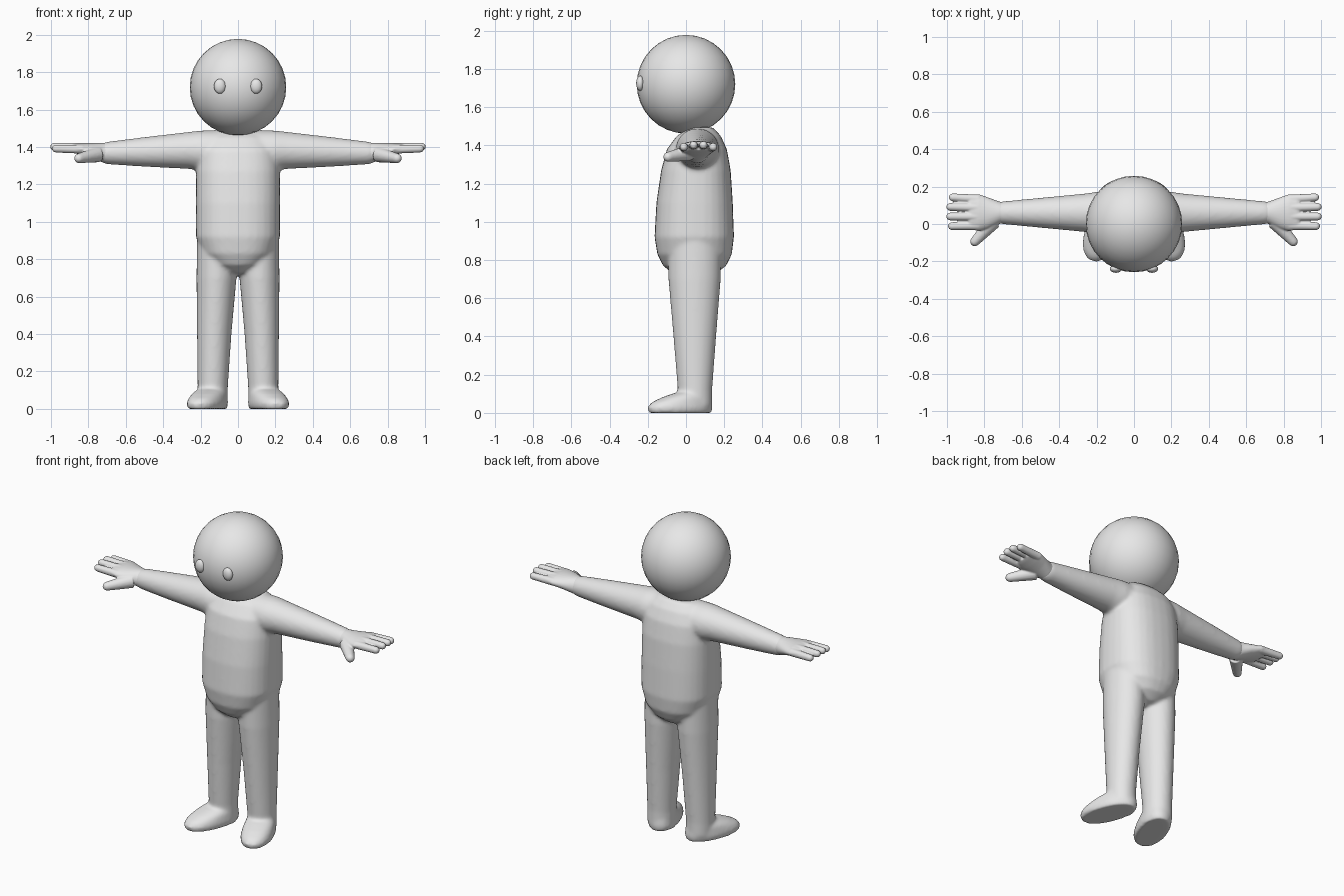
import bpy, bmesh
from math import cos, sin, pi
from mathutils import Vector

cube = bpy.data.objects.get("Cube")
if cube:
    bpy.data.objects.remove(cube, do_unlink=True)

grey = bpy.data.materials.new("plain grey")
grey.use_nodes = True
grey.diffuse_color = (0.8, 0.8, 0.8, 1)
grey.node_tree.nodes["Principled BSDF"].inputs["Base Color"].default_value = grey.diffuse_color


def loft(bm, rings, side=1, power=2.0, sides=32):
    """Skin a closed tube over rings of (centre, half axis u, half axis v)."""
    loops = []
    for c, u, v in rings:
        loop = []
        for i in range(sides):
            a = 2 * pi * i / sides
            cu = abs(cos(a)) ** (2 / power) * (1 if cos(a) > 0 else -1)
            cv = abs(sin(a)) ** (2 / power) * (1 if sin(a) > 0 else -1)
            p = Vector(c) + Vector(u) * cu + Vector(v) * cv
            loop.append(bm.verts.new((p.x * side, p.y, p.z)))
        loops.append(loop)
    for a, b in zip(loops, loops[1:]):
        for i in range(sides):
            j = (i + 1) % sides
            bm.faces.new((a[i], a[j], b[j], b[i]))
    bm.faces.new(loops[0][::-1])
    bm.faces.new(loops[-1])


def upright(rows):
    return [((x, y, z), (rx, 0, 0), (0, ry, 0)) for z, x, y, rx, ry in rows]


def sideways(rows):
    return [((x, y, z), (0, ry, 0), (0, 0, rz)) for x, y, z, ry, rz in rows]


def digit(bm, start, end, r0, r1, side):
    """Tapered finger with a rounded tip."""
    start, end = Vector(start), Vector(end)
    d = (end - start).normalized()
    u = d.cross(Vector((0, 0, 1))).normalized()
    v = d.cross(u)
    rings = [(start, u * r0, v * r0)]
    for a in (0, 0.5, 1.0, 1.4):
        rings.append((end + d * r1 * (sin(a) - 1), u * r1 * cos(a), v * r1 * cos(a)))
    loft(bm, rings, side, sides=16)


def finish(bm, name, voxel=0, iterations=0):
    bmesh.ops.recalc_face_normals(bm, faces=bm.faces)
    mesh = bpy.data.meshes.new(name)
    bm.to_mesh(mesh)
    bm.free()
    mesh.materials.append(grey)
    for f in mesh.polygons:
        f.use_smooth = True
    ob = bpy.data.objects.new(name, mesh)
    bpy.context.collection.objects.link(ob)
    if voxel:
        remesh = ob.modifiers.new("fuse", "REMESH")
        remesh.mode = "VOXEL"
        remesh.voxel_size = voxel
        remesh.use_smooth_shade = True
        smooth = ob.modifiers.new("soften", "SMOOTH")
        smooth.factor = 0.5
        smooth.iterations = iterations
    return ob


def ball(name, centre, radii, segments):
    bm = bmesh.new()
    bmesh.ops.create_uvsphere(bm, u_segments=segments, v_segments=segments // 2, radius=1)
    bmesh.ops.scale(bm, vec=radii, verts=bm.verts)
    bmesh.ops.translate(bm, vec=centre, verts=bm.verts)
    return finish(bm, name)


# Head and eyes
ball("head", (0, 0, 1.72), (0.258, 0.258, 0.258), 32)
for name, s in (("left", 1), ("right", -1)):
    ball(name + "_eye", (0.097 * s, -0.24, 1.725), (0.032, 0.021, 0.04), 16)

# Torso
body = bmesh.new()
loft(body, upright([
    (0.715, 0, 0.05, 0.03, 0.06), (0.73, 0, 0.045, 0.075, 0.115),
    (0.77, 0, 0.045, 0.14, 0.165), (0.83, 0, 0.045, 0.195, 0.195),
    (0.92, 0, 0.043, 0.225, 0.208), (1.1, 0, 0.045, 0.226, 0.2),
    (1.27, 0, 0.052, 0.224, 0.182), (1.38, 0, 0.057, 0.215, 0.157),
    (1.45, 0, 0.067, 0.18, 0.115), (1.495, 0, 0.08, 0.12, 0.06)]), power=2.4)

toe = Vector((0.35, -0.937, 0))
across = Vector((0.937, 0.35, 0))
for s in (1, -1):
    # Leg
    loft(body, upright([
        (0.04, 0.135, 0.047, 0.081, 0.09), (0.12, 0.135, 0.047, 0.081, 0.09),
        (0.4, 0.127, 0.046, 0.092, 0.112), (0.7, 0.115, 0.045, 0.107, 0.137),
        (0.9, 0.113, 0.045, 0.106, 0.14)]), s)
    # Foot: height, length, width, shift towards the heel
    foot = [(0, 0.172, 0.088, 0), (0.03, 0.178, 0.094, 0), (0.055, 0.165, 0.09, 0.01),
            (0.08, 0.135, 0.085, 0.035), (0.1, 0.1, 0.075, 0.06), (0.112, 0.06, 0.06, 0.08)]
    loft(body, [(Vector((0.164, -0.031, z)) - toe * k, toe * l, across * w)
                for z, l, w, k in foot], s, power=2.2)
    # Arm
    loft(body, sideways([
        (0.1, 0.06, 1.38, 0.115, 0.11), (0.2, 0.06, 1.38, 0.112, 0.108),
        (0.26, 0.06, 1.382, 0.103, 0.099), (0.5, 0.06, 1.374, 0.08, 0.079),
        (0.7, 0.06, 1.368, 0.061, 0.06), (0.73, 0.06, 1.368, 0.055, 0.05)]), s)
finish(body, "body", 0.01, 9)

# Hands
for name, s in (("left", 1), ("right", -1)):
    hand = bmesh.new()
    loft(hand, sideways([
        (0.68, 0.06, 1.368, 0.05, 0.05), (0.72, 0.06, 1.37, 0.06, 0.053),
        (0.78, 0.058, 1.38, 0.084, 0.043), (0.83, 0.062, 1.388, 0.098, 0.035),
        (0.87, 0.063, 1.393, 0.096, 0.026), (0.885, 0.064, 1.394, 0.088, 0.02)]), s)
    for y0, y1, z, tip in ((-0.008, -0.012, 1.392, 0.995), (0.04, 0.04, 1.402, 1.004),
                           (0.088, 0.092, 1.402, 1.004), (0.133, 0.144, 1.392, 0.99)):
        digit(hand, (0.83, y0, z - 0.004), (tip, y1, z), 0.024, 0.021, s)
    digit(hand, (0.75, 0.015, 1.36), (0.868, -0.112, 1.336), 0.042, 0.026, s)
    finish(hand, name + "_hand", 0.005, 3)
